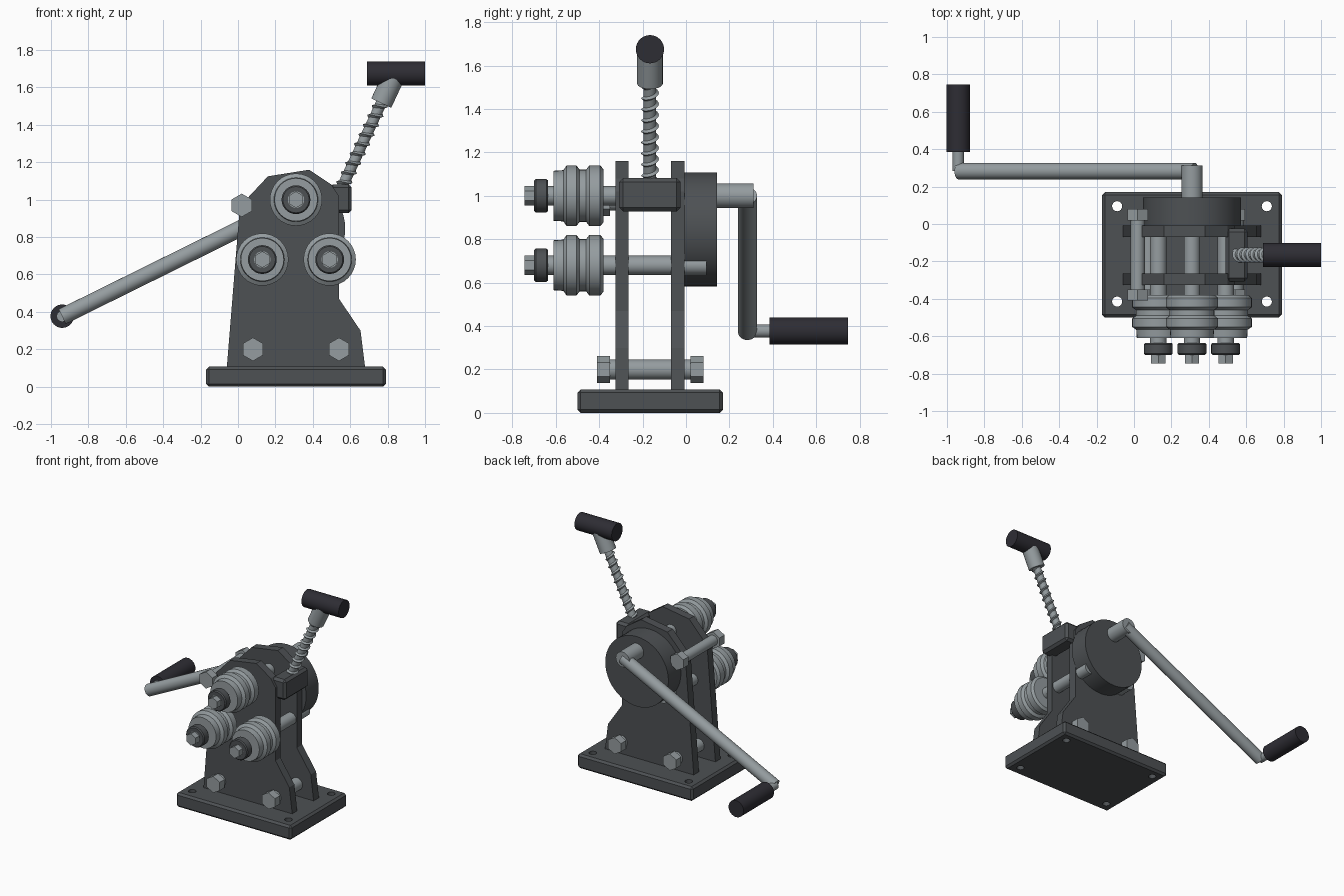
import bpy, bmesh, math
from mathutils import Vector

cube = bpy.data.objects.get("Cube")
if cube:
    bpy.data.objects.remove(cube, do_unlink=True)


def material(name, rgb):
    m = bpy.data.materials.new(name)
    m.use_nodes = True
    m.diffuse_color = (*rgb, 1)
    m.node_tree.nodes["Principled BSDF"].inputs["Base Color"].default_value = (*rgb, 1)
    return m


DARK = material("dark_painted_metal", (0.075, 0.082, 0.088))
STEEL = material("bare_steel", (0.30, 0.335, 0.35))
GRIP = material("black_grip", (0.027, 0.026, 0.034))


def finish(name, bm, mat, smooth=True):
    bmesh.ops.recalc_face_normals(bm, faces=bm.faces)
    mesh = bpy.data.meshes.new(name)
    bm.to_mesh(mesh)
    bm.free()
    mesh.materials.append(mat)
    ob = bpy.data.objects.new(name, mesh)
    bpy.context.collection.objects.link(ob)
    bpy.ops.object.select_all(action='DESELECT')
    ob.select_set(True)
    bpy.context.view_layer.objects.active = ob
    if smooth:
        bpy.ops.object.shade_smooth_by_angle(angle=math.radians(25))
    return ob


def lathe(name, mat, profile, origin=(0, 0, 0), direction=(0, 1, 0), sides=32):
    """Revolve (distance along axis, radius) points around an axis."""
    rot = Vector((0, 1, 0)).rotation_difference(Vector(direction))
    bm = bmesh.new()
    rings = []
    for t, r in profile:
        angles = [math.tau * i / sides for i in range(sides)]
        rings.append([bm.verts.new(Vector(origin) + rot @ Vector(
            (r * math.sin(a), t, r * math.cos(a)))) for a in angles])
    for a, b in zip(rings, rings[1:]):
        for i in range(sides):
            j = (i + 1) % sides
            bm.faces.new((a[i], a[j], b[j], b[i]))
    bm.faces.new(rings[0])
    bm.faces.new(rings[-1])
    return finish(name, bm, mat)


def rod(name, mat, start, end, radius, sides=32):
    axis = Vector(end) - Vector(start)
    return lathe(name, mat, [(0, radius), (axis.length, radius)], start, axis, sides)


def box(name, mat, low, high, bevel):
    low, high = Vector(low), Vector(high)
    bm = bmesh.new()
    bmesh.ops.create_cube(bm, size=1)
    for v in bm.verts:
        v.co = (low + high) / 2 + v.co * (high - low)
    bmesh.ops.bevel(bm, geom=bm.edges[:], offset=bevel, segments=1, affect='EDGES')
    return finish(name, bm, mat, False)


# Base plate with four mounting holes
base = box("base_plate", DARK, (-0.17, -0.5, 0), (0.79, 0.17, 0.108), 0.015)
for x in (-0.09, 0.71):
    for y in (-0.415, 0.095):
        cutter = rod("hole_cutter", DARK, (x, y, -0.1), (x, y, 0.2), 0.027, 24)
        cutter.hide_render = True
        bpy.context.view_layer.objects.active = base
        cut = base.modifiers.new("hole", 'BOOLEAN')
        cut.operation = 'DIFFERENCE'
        cut.solver = 'EXACT'
        cut.object = cutter
        bpy.ops.object.modifier_apply(modifier=cut.name)
        bpy.data.objects.remove(cutter, do_unlink=True)

# Two matching upright side plates
outline = [(-0.06, 0.1), (0.01, 0.965), (0.16, 1.125), (0.38, 1.16),
           (0.5, 1.08), (0.54, 1.02), (0.54, 0.47), (0.655, 0.3), (0.68, 0.1)]
for name, y0, y1 in (("front_upright", -0.325, -0.265), ("back_upright", -0.07, -0.007)):
    bm = bmesh.new()
    face = bm.faces.new([bm.verts.new((x, y0, z)) for x, z in outline])
    ext = bmesh.ops.extrude_face_region(bm, geom=[face])
    moved = [g for g in ext["geom"] if isinstance(g, bmesh.types.BMVert)]
    bmesh.ops.translate(bm, verts=moved, vec=(0, y1 - y0, 0))
    finish(name, bm, DARK, False)

# Tie bolts with hexagonal heads
for x, z, r in ((0.08, 0.2, 0.046), (0.54, 0.2, 0.046), (0.02, 0.97, 0.038)):
    rod("tie_rod", STEEL, (x, -0.36, z), (x, 0.03, z), r)
    for y in (-0.41, 0.02):
        rod("hex_head", STEEL, (x, y, z), (x, y + 0.06, z), 0.0625, 6)

# Three grooved rollers on shafts, each held by a dark collar
roller = [(-0.61, 0.115), (-0.565, 0.118), (-0.55, 0.14), (-0.505, 0.14),
          (-0.49, 0.12), (-0.46, 0.12), (-0.445, 0.14), (-0.395, 0.14), (-0.38, 0.122)]
for place, x, z, back in (("top", 0.31, 1.0, 0), ("lower_right", 0.13, 0.68, 0.095),
                          ("lower_left", 0.49, 0.68, 0.095)):
    lathe(place + "_roller", STEEL, roller, (x, 0, z))
    rod(place + "_shaft", STEEL, (x, -0.7, z), (x, back, z), 0.044)
    lathe(place + "_collar", DARK, [(-0.7, 0.07), (-0.692, 0.077), (-0.643, 0.077),
                                    (-0.635, 0.07)], (x, 0, z))
    rod(place + "_hex_end", STEEL, (x, -0.745, z), (x, -0.69, z), 0.044, 6)

# Gear cover and crank
rod("gear_cover", DARK, (0.31, -0.007, 0.845), (0.31, 0.142, 0.845), 0.263, 48)
rod("crank_hub", STEEL, (0.31, 0.13, 1.0), (0.31, 0.312, 1.0), 0.057)
rod("crank_arm", STEEL, (0.325, 0.283, 1.0), (-0.94, 0.283, 0.375), 0.044)
rod("crank_pin", STEEL, (-0.94, 0.283, 0.377), (-0.94, 0.4, 0.377), 0.03)
rod("crank_grip", GRIP, (-0.94, 0.385, 0.377), (-0.94, 0.747, 0.377), 0.0625)

# Clamp block and tilted adjusting screw
box("clamp_block", DARK, (0.49, -0.308, 0.928), (0.608, -0.025, 1.082), 0.018)
top = Vector((0.84, -0.166, 1.675))
tilt = math.radians(25)
axis = Vector((math.sin(tilt), 0, math.cos(tilt)))
rod("screw_core", STEEL, top - axis * 0.72, top - axis * 0.1, 0.029, 24)
rod("screw_socket", STEEL, top - axis * 0.175, top - axis * 0.01, 0.059)
rod("screw_grip", GRIP, (0.69, -0.166, 1.675), (1.0, -0.166, 1.675), 0.065)

# Helical screw thread, swept as a triangular ridge
pitch, steps, turns = 0.056, 20, 9
side = Vector((0, 1, 0))
across = axis.cross(side)
bm = bmesh.new()
previous = None
for i in range(steps * turns + 1):
    a = math.tau * i / steps
    out = side * math.cos(a) + across * math.sin(a)
    centre = top - axis * (0.67 - pitch * i / steps)
    ring = [bm.verts.new(centre + out * r + axis * h)
            for r, h in ((0.025, -0.014), (0.041, 0), (0.025, 0.014))]
    if previous:
        for k in range(3):
            n = (k + 1) % 3
            bm.faces.new((previous[k], previous[n], ring[n], ring[k]))
    else:
        bm.faces.new(ring)
    previous = ring
bm.faces.new(previous)
finish("screw_thread", bm, STEEL)
